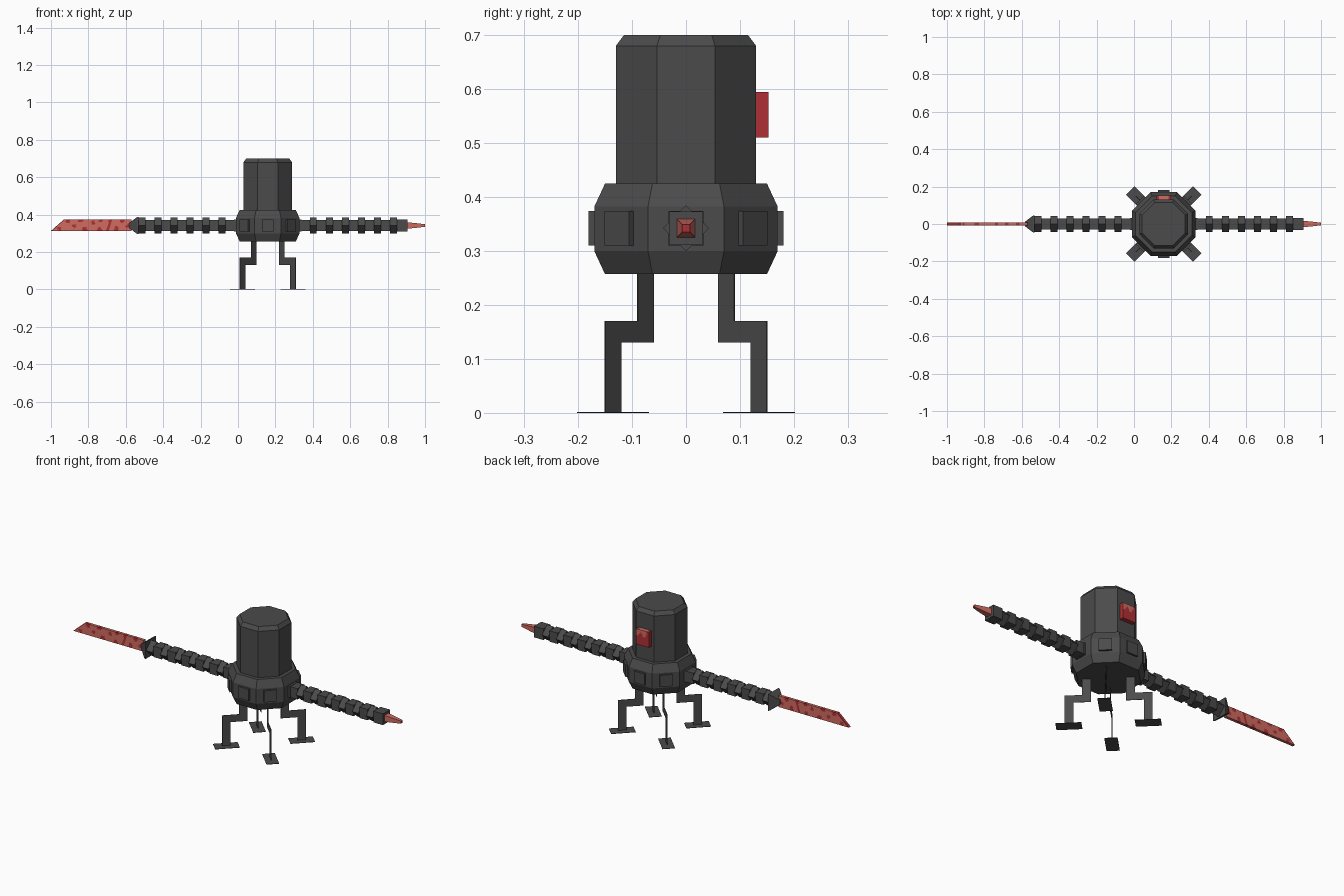
import bpy, bmesh, math
from mathutils import Matrix, Vector

if "Cube" in bpy.data.objects:
    bpy.data.objects.remove(bpy.data.objects["Cube"])

CX, ARM_Z = 0.159, 0.342   # body axis and arm height


def material(name, rgb):
    m = bpy.data.materials.new(name)
    m.diffuse_color = (*rgb, 1)
    m.use_nodes = True
    m.node_tree.nodes["Principled BSDF"].inputs["Base Color"].default_value = m.diffuse_color
    return m


GREY = material("dark_grey", (0.07, 0.07, 0.07))
SALMON = material("salmon", (0.62, 0.15, 0.12))
RED = material("deep_red", (0.43, 0.03, 0.035))


def finish(name, bm, mats, matrix=Matrix()):
    bm.transform(matrix)
    bmesh.ops.recalc_face_normals(bm, faces=bm.faces)
    mesh = bpy.data.meshes.new(name)
    bm.to_mesh(mesh)
    bm.free()
    for m in mats:
        mesh.materials.append(m)
    ob = bpy.data.objects.new(name, mesh)
    bpy.context.collection.objects.link(ob)
    return ob


def loft(name, sides, rings, matrix, mats, turn=0.0, end_mat=0):
    """Stack of polygon rings (inradius, height) with capped ends."""
    bm = bmesh.new()
    loops = []
    for r, z in rings:
        rad = r / math.cos(math.pi / sides)
        angles = [(i + 0.5) * math.tau / sides + turn for i in range(sides)]
        loops.append([bm.verts.new((rad * math.cos(a), rad * math.sin(a), z)) for a in angles])
    for a, b in zip(loops, loops[1:]):
        for i in range(sides):
            j = (i + 1) % sides
            bm.faces.new((a[i], a[j], b[j], b[i]))
    bm.faces.new(loops[0])
    bm.faces.new(loops[-1]).material_index = end_mat
    return finish(name, bm, mats, matrix)


def box(name, size, matrix, mat):
    bm = bmesh.new()
    bmesh.ops.create_cube(bm, size=1)
    bmesh.ops.scale(bm, vec=size, verts=bm.verts)
    return finish(name, bm, [mat], matrix)


def painted_slab(name, nu, nv, point, paint, matrix=Matrix()):
    """Slab from point(u, v, side), faces coloured by paint(centre)."""
    bm = bmesh.new()
    g = [[[bm.verts.new(point(i / nu, j / nv, s)) for j in range(nv + 1)]
          for i in range(nu + 1)] for s in (-1, 1)]
    for s in (0, 1):
        for i in range(nu):
            for j in range(nv):
                bm.faces.new((g[s][i][j], g[s][i + 1][j], g[s][i + 1][j + 1], g[s][i][j + 1]))
    for i in range(nu):
        for j in (0, nv):
            bm.faces.new((g[0][i][j], g[0][i + 1][j], g[1][i + 1][j], g[1][i][j]))
    for j in range(nv):
        for i in (0, nu):
            bm.faces.new((g[0][i][j], g[0][i][j + 1], g[1][i][j + 1], g[1][i][j]))
    for f in bm.faces:
        f.normal_update()
        f.material_index = paint(f.calc_center_median(), f.normal)
    return finish(name, bm, [SALMON, RED], matrix)


# Body
axis = Matrix.Translation((CX, 0, 0))
loft("head", 8, [(0.13, 0.42), (0.13, 0.68), (0.115, 0.70)], axis, [GREY])
loft("lower_body", 8, [(0.15, 0.257), (0.17, 0.30), (0.17, 0.382), (0.15, 0.425)], axis, [GREY])

# Raised panels around the lower body
for k in range(8):
    spin = axis @ Matrix.Rotation(k * math.pi / 4, 4, 'Z')
    box("side_panel", (0.02, 0.064, 0.064), spin @ Matrix.Translation((0.171, 0, ARM_Z)), GREY)

# Bent flat legs and feet on the diagonals
R2 = math.sqrt(2)
LEG = [(0.06, 0.27), (0.06, 0.13), (0.12, 0.13), (0.12, 0.0),
       (0.15, 0.0), (0.15, 0.17), (0.09, 0.17), (0.09, 0.27)]
for k in range(4):
    spin = axis @ Matrix.Rotation(math.pi / 4 + k * math.pi / 2, 4, 'Z')
    bm = bmesh.new()
    face = bm.faces.new([bm.verts.new((r * R2, -0.001, z)) for r, z in LEG])
    ext = bmesh.ops.extrude_face_region(bm, geom=[face], use_keep_orig=True)
    bmesh.ops.translate(bm, vec=(0, 0.002, 0),
                        verts=[v for v in ext["geom"] if isinstance(v, bmesh.types.BMVert)])
    finish("leg", bm, [GREY], spin)
    box("foot", (0.125, 0.064, 0.002), spin @ Matrix.Translation((0.191, 0, 0.001)), GREY)

# Arms: square links, every second one turned by 45 degrees
PERIOD = 0.0856
for side in (1, -1):
    arm = Matrix.Translation((CX, 0, ARM_Z)) @ Matrix.Rotation(side * math.pi / 2, 4, 'Y')
    for k in range(6):
        end = 0.69 - k * PERIOD
        loft("turned_link", 4, [(0.03, end - 0.037), (0.03, end)], arm, [GREY], math.pi / 4)
        loft("straight_link", 4, [(0.03, end - PERIOD), (0.03, end - 0.037)], arm, [GREY])
    if side == 1:
        loft("wrist_block", 4, [(0.031, 0.69), (0.031, 0.747)], arm, [GREY])
        loft("spike", 4, [(0.017, 0.747), (0.014, 0.78), (0.007, 0.841)], arm,
             [SALMON, RED], end_mat=1)
    else:
        loft("blade_guard", 4, [(0.046, 0.692), (0.044, 0.70), (0.012, 0.742)], arm, [GREY])

# Blade with a slanted tip and stains
STAINS = [(-0.955, 0.325, 0.012), (-0.91, 0.365, 0.012), (-0.875, 0.34, 0.010),
          (-0.84, 0.372, 0.014), (-0.82, 0.318, 0.016), (-0.775, 0.355, 0.011),
          (-0.735, 0.372, 0.012), (-0.74, 0.318, 0.014), (-0.65, 0.325, 0.013),
          (-0.62, 0.368, 0.013), (-0.592, 0.338, 0.009)]


def blade_point(u, v, s):
    tip = -1.0 + 0.07 * v
    return (tip + (-0.57 - tip) * u, 0.008 * s, 0.313 + 0.062 * v)


def blade_paint(c, n):
    streak = abs(c.x + 0.69 - 0.3 * (c.z - ARM_Z)) < 0.008
    tip_edge = c.x < -0.995 + 0.07 * (c.z - 0.313) / 0.062
    spot = any(math.hypot(c.x - x, c.z - z) < r for x, z, r in STAINS)
    return int(streak or tip_edge or spot)


painted_slab("blade", 60, 9, blade_point, blade_paint)


# Back box with a paler worn patch
def box_point(u, v, s):
    return (CX - 0.039 + 0.078 * u, 0.1405 + 0.0125 * s, 0.51 + 0.085 * v)


def box_paint(c, n):
    if abs(n.y) > 0.5:
        return int(c.z < 0.568 + 0.012 * math.sin((c.x - CX) * 150) or c.x < CX - 0.028)
    return int(abs(n.x) > 0.5 or c.z < 0.55 or abs(c.x - CX) > 0.025)


painted_slab("back_box", 12, 12, box_point, box_paint)
